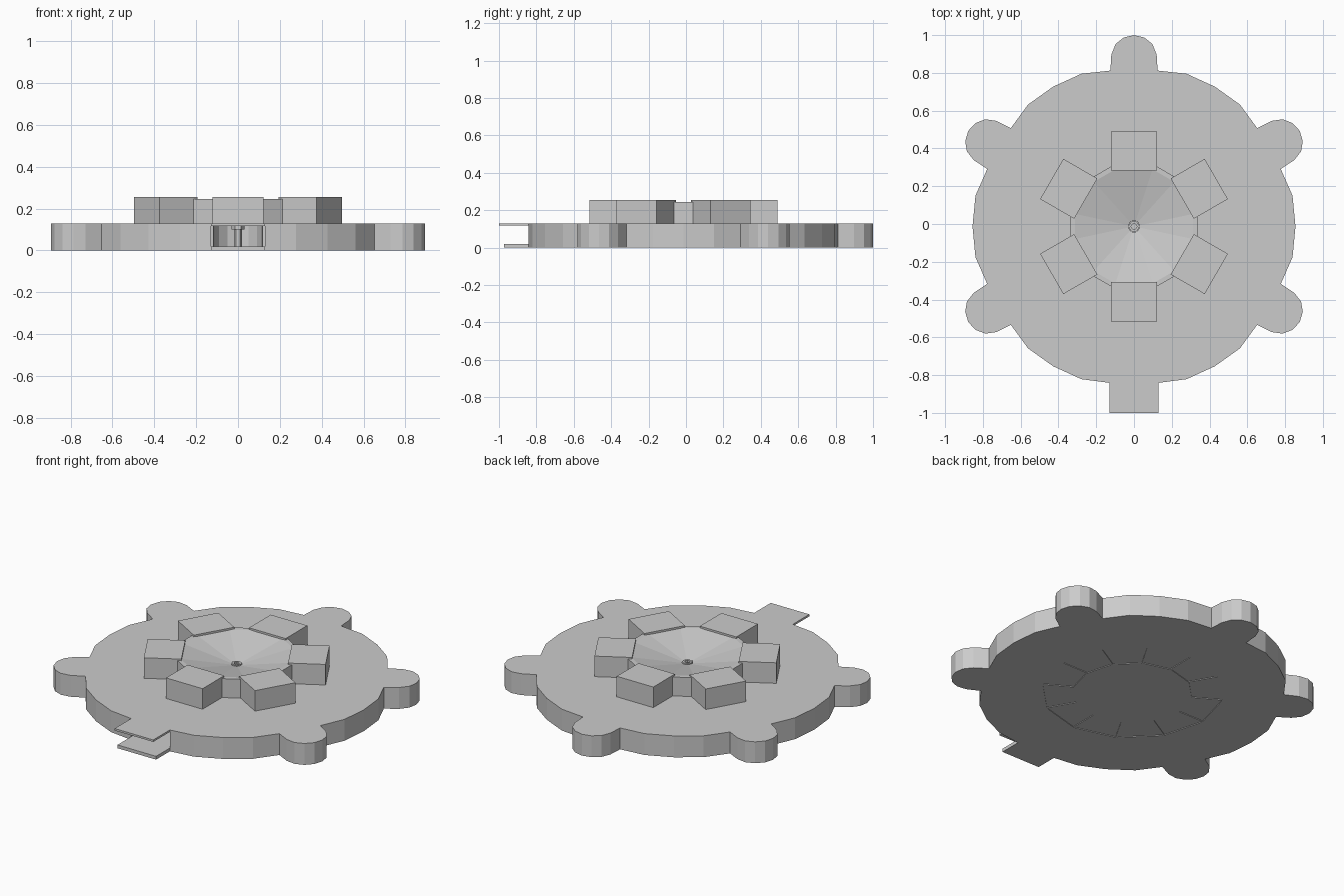
import bpy, bmesh
from math import sin, cos, radians

if "Cube" in bpy.data.objects:
    bpy.data.objects.remove(bpy.data.objects["Cube"])

CY = -0.013          # centre of the disc
H = 0.13             # deck height
T = 0.012            # plate thickness


def polar(r, t, deg):
    """Point at radial distance r and tangential offset t around the centre."""
    a = radians(deg)
    return (r * cos(a) - t * sin(a), CY + r * sin(a) + t * cos(a))


def make(name, bm):
    bmesh.ops.recalc_face_normals(bm, faces=bm.faces)
    me = bpy.data.meshes.new(name)
    bm.to_mesh(me)
    bm.free()
    ob = bpy.data.objects.new(name, me)
    bpy.context.collection.objects.link(ob)
    return ob


def add_prism(bm, pts, z0, z1):
    lo = [bm.verts.new((x, y, z0)) for x, y in pts]
    hi = [bm.verts.new((x, y, z1)) for x, y in pts]
    bm.faces.new(lo[::-1])
    bm.faces.new(hi)
    n = len(pts)
    for i in range(n):
        j = (i + 1) % n
        bm.faces.new((lo[i], lo[j], hi[j], hi[i]))


def prism(name, pts, z0, z1):
    bm = bmesh.new()
    add_prism(bm, pts, z0, z1)
    return make(name, bm)


def lathe(name, profile, angles):
    """Revolve (radius, z) points through the listed angles."""
    bm = bmesh.new()
    rings = []
    for r, z in profile:
        if r == 0:
            rings.append([bm.verts.new((0, CY, z))] * len(angles))
        else:
            rings.append([bm.verts.new((*polar(r, 0, a), z)) for a in angles])
    n = len(angles)
    for a, b in zip(rings, rings[1:]):
        for i in range(n):
            j = (i + 1) % n
            quad = list(dict.fromkeys((a[i], a[j], b[j], b[i])))
            bm.faces.new(quad)
    return make(name, bm)


# Outline: open front tray, five rounded lobes, arcs between them
HALF = [(0.825, 0.125), (0.91, 0.12), (0.965, 0.098), (1.0, 0.055)]
LOBE = [(r, -t) for r, t in HALF] + [(1.013, 0)] + HALF[::-1]


def outline(tip):
    pts = []
    for k in range(6):
        a = -90 + 60 * k
        lobe = LOBE
        if k == 0:
            lobe = [(0.828, -0.13), (tip, -0.13), (tip, 0.13), (0.828, 0.13)]
        pts += [polar(r, t, a) for r, t in lobe]
        pts += [polar(0.855, 0, a + d) for d in (19, 30, 41)]
    return pts


deck_pts = outline(1 + CY)
prism("deck_plate", deck_pts, H - T, H)
floor = prism("floor_plate", outline(0.96 + CY + 0.013), 0, 0.02)

# Rim wall, left open at the front tray
bm = bmesh.new()
path = deck_pts[3:] + deck_pts[:1]
lo = [bm.verts.new((x, y, 0.02)) for x, y in path]
hi = [bm.verts.new((x, y, H - T)) for x, y in path]
for i in range(len(path) - 1):
    bm.faces.new((lo[i], lo[i + 1], hi[i + 1], hi[i]))
me = bpy.data.meshes.new("rim_wall")
bm.to_mesh(me)
bm.free()
rim = bpy.data.objects.new("rim_wall", me)
bpy.context.collection.objects.link(rim)
sol = rim.modifiers.new("thickness", "SOLIDIFY")
sol.thickness = 0.01
sol.offset = -1

# Shallow ring of panels recessed into the underside
bm = bmesh.new()
for k in range(12):
    a = 30 * k
    add_prism(bm, [polar(0.33, 0, a + 1), polar(0.5, 0, a + 0.7),
                   polar(0.5, 0, a + 29.3), polar(0.33, 0, a + 29)], -0.02, 0.004)
cutter = make("panel_cutter", bm)
cutter.hide_render = True
cutter.hide_viewport = True
cut = floor.modifiers.new("panels", "BOOLEAN")
cut.object = cutter
cut.solver = 'EXACT'

# Hub with a funnel-shaped top
hub_angles = [60 * k + d for k in range(6) for d in (-12, 12)]
lathe("funnel_hub", [(0.343, H), (0.343, 0.245), (0.318, 0.245), (0.03, 0.18)], hub_angles)

# Six blocks around the hub
for k in range(6):
    a = 30 + 60 * k
    prism(f"block_{k + 1}", [polar(0.295, -0.123, a), polar(0.503, -0.123, a),
                             polar(0.503, 0.123, a), polar(0.295, 0.123, a)], H, 0.255)

# Hexagonal centre pin with a socket
lathe("centre_pin", [(0, 0.14), (0.016, 0.14), (0.016, 0.186), (0.03, 0.186),
                     (0.03, 0.1), (0.02, 0.1), (0.02, 0.02)], [60 * k for k in range(6)])
